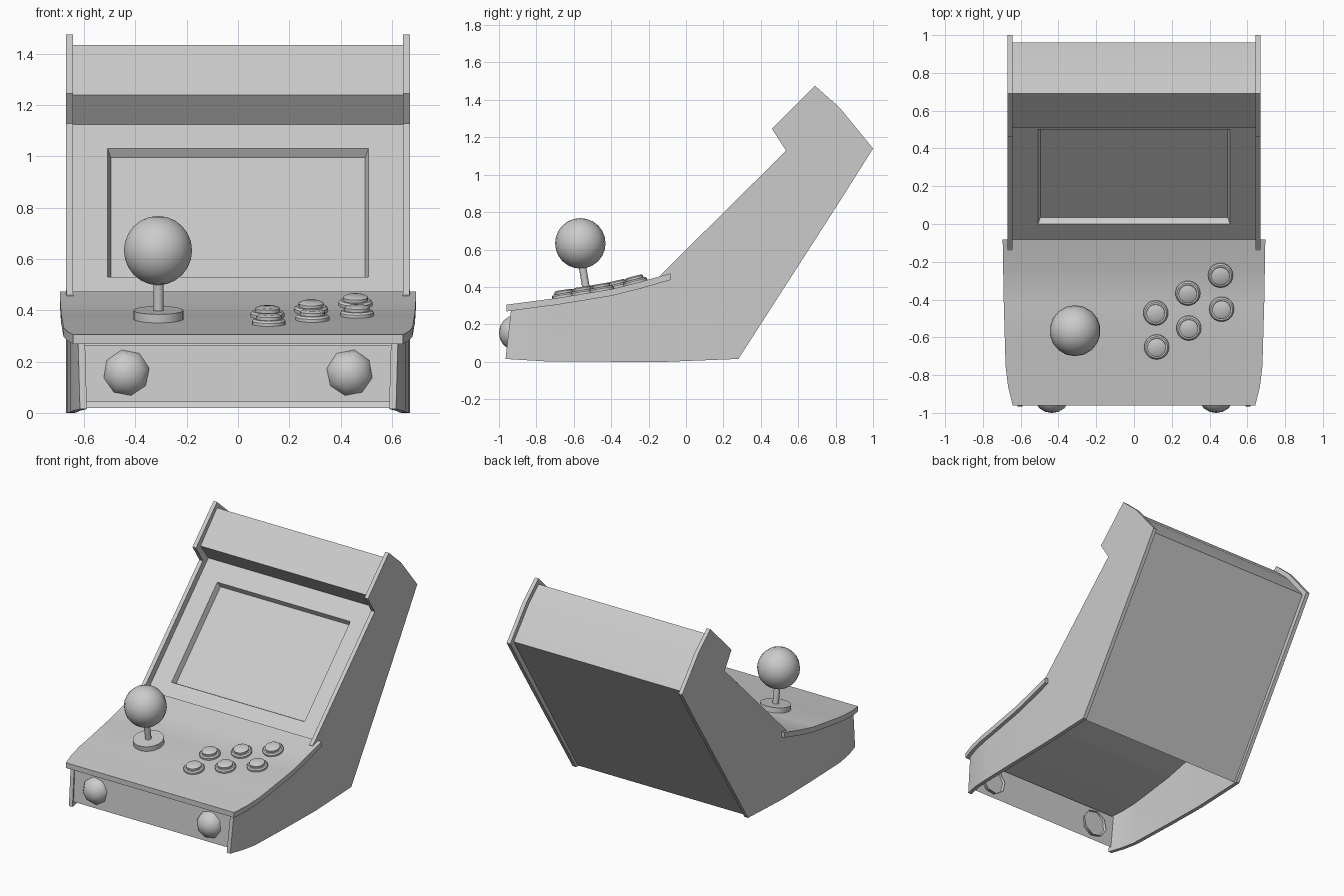
import bpy, bmesh, math
from mathutils import Matrix, Vector

if "Cube" in bpy.data.objects:
    bpy.data.objects.remove(bpy.data.objects["Cube"])


def finish(name, bm, angle=None, recalc=True):
    if recalc:
        bmesh.ops.recalc_face_normals(bm, faces=bm.faces)
    me = bpy.data.meshes.new(name)
    bm.to_mesh(me)
    bm.free()
    ob = bpy.data.objects.new(name, me)
    bpy.context.collection.objects.link(ob)
    if angle:
        bpy.ops.object.select_all(action='DESELECT')
        ob.select_set(True)
        bpy.context.view_layer.objects.active = ob
        bpy.ops.object.shade_smooth_by_angle(angle=math.radians(angle))
    return ob


def interp(pts, v):
    for (a, fa), (b, fb) in zip(pts, pts[1:]):
        if v <= b:
            t = max(0, (v - a) / (b - a))
            return fa + (fb - fa) * t
    return pts[-1][1]


# Outer half width of the cabinet and top line of the control deck, by depth
WIDTH = [(-0.97, 0.615), (-0.86, 0.642), (-0.75, 0.655), (-0.4, 0.665), (-0.1, 0.67)]
DECK = [(-0.96, 0.305), (-0.68, 0.342), (-0.4, 0.388), (-0.24, 0.428), (-0.083, 0.473)]


def extrude_profile(profile, x0, x1):
    bm = bmesh.new()
    f = bm.faces.new([bm.verts.new((x0, y, z)) for y, z in profile])
    g = bmesh.ops.extrude_face_region(bm, geom=[f])
    bmesh.ops.translate(bm, vec=(x1 - x0, 0, 0),
                        verts=[v for v in g['geom'] if isinstance(v, bmesh.types.BMVert)])
    for y in (-0.86, -0.75, -0.4, -0.1):
        bmesh.ops.bisect_plane(bm, geom=bm.verts[:] + bm.edges[:] + bm.faces[:],
                               plane_co=(0, y, 0), plane_no=(0, 1, 0))
    return bm


def strip(name, profile, half, angle=None):
    bm = bmesh.new()
    rows = [[bm.verts.new((s * half, y, z)) for s in (-1, 1)] for y, z in profile]
    for a, b in zip(rows, rows[1:]):
        bm.faces.new((a[0], a[1], b[1], b[0]))
    return finish(name, bm, angle, recalc=False)


# Side panels, toed in toward the front
side = [(-0.965, 0.015), (-0.75, 0.002), (-0.4, 0), (-0.1, 0), (0.28, 0.015), (0.83, 0.87),
        (1.0, 1.14), (0.82, 1.36), (0.69, 1.475), (0.46, 1.245), (0.535, 1.128),
        (-0.14, 0.46), (-0.14, 0.435), (-0.4, 0.36), (-0.68, 0.315), (-0.935, 0.28)]
for s, label in ((-1, "left"), (1, "right")):
    bm = extrude_profile(side, s * 0.643, s * 0.67)
    for v in bm.verts:
        v.co.x += s * (interp(WIDTH, v.co.y) - 0.67)
    finish(label + "_side_panel", bm, 20)

# Control deck slab, overhanging the sides
bm = extrude_profile(DECK + [(y, z - 0.036) for y, z in reversed(DECK)], -0.67, 0.67)
for v in bm.verts:
    v.co.x = math.copysign(interp(WIDTH, v.co.y) + 0.025, v.co.x)
finish("control_deck", bm, 25)

# Sheet panels between the sides
strip("front_plate", [(-0.945, 0.042), (-0.925, 0.265)], 0.6)
strip("marquee_underside", [(0.595, 1.125), (0.51, 1.24)], 0.645)
strip("marquee_front", [(0.51, 1.24), (0.69, 1.435)], 0.645)
strip("hood_top", [(0.69, 1.435), (0.80, 1.335), (0.96, 1.14)], 0.645, 25)
strip("back_panel", [(0.96, 1.14), (0.262, 0.02)], 0.645)

# Sloped bezel with a recessed screen
bm = bmesh.new()


def rect(x, z0, z1, d):
    k = d * math.sqrt(0.5)
    return [bm.verts.new((px, z - 0.53 + k, z - k))
            for px, z in ((-x, z0), (x, z0), (x, z1), (-x, z1))]


loops = [rect(0.645, 0.44, 1.125, 0), rect(0.508, 0.53, 1.03, 0), rect(0.496, 0.538, 1.021, 0.037)]
for a, b in zip(loops, loops[1:]):
    for i in range(4):
        j = (i + 1) % 4
        bm.faces.new((a[i], a[j], b[j], b[i]))
bm.faces.new(loops[-1])
finish("screen_bezel", bm, recalc=False)


# Turned parts standing on the deck: rings of (radius, height)
def deck_frame(x, y):
    slope = (interp(DECK, y + 0.06) - interp(DECK, y - 0.06)) / 0.12
    return (Matrix.Translation((x, y, interp(DECK, y)))
            @ Matrix.Rotation(math.atan(slope), 4, 'X'))


def turned(name, rings, frame, seg):
    bm = bmesh.new()
    rows = [[bm.verts.new(frame @ Vector((r * math.cos(2 * math.pi * i / seg),
                                          r * math.sin(2 * math.pi * i / seg), h)))
             for i in range(seg)] for r, h in rings]
    for a, b in zip(rows, rows[1:]):
        for i in range(seg):
            j = (i + 1) % seg
            bm.faces.new((a[i], a[j], b[j], b[i]))
    bm.faces.new(rows[-1])
    bm.faces.new(rows[0][::-1])
    return finish(name, bm, 35)


buttons = [(0.115, -0.47), (0.12, -0.65), (0.285, -0.365), (0.29, -0.55), (0.458, -0.27), (0.464, -0.45)]
for n, (x, y) in enumerate(buttons):
    turned(f"button_{n + 1}", [(0.066, -0.01), (0.066, 0.012), (0.058, 0.02), (0.049, 0.02),
                               (0.049, 0.032), (0.038, 0.038)], deck_frame(x, y), 20)

# Joystick
stick = deck_frame(-0.31, -0.53)
turned("joystick_base", [(0.098, -0.01), (0.098, 0.034)], stick, 24)
turned("joystick_shaft", [(0.02, 0), (0.02, 0.2)], stick, 12)
bm = bmesh.new()
bmesh.ops.create_uvsphere(bm, u_segments=18, v_segments=12, radius=0.135,
                          matrix=Matrix.Translation((-0.312, -0.565, 0.633)))
finish("joystick_ball", bm, 40)

# Half-round knobs on the front plate
for s, label in ((-1, "left"), (1, "right")):
    bm = bmesh.new()
    bmesh.ops.create_uvsphere(bm, u_segments=8, v_segments=8, radius=0.095,
                              matrix=Matrix.Rotation(math.pi / 2, 4, 'X'))
    bmesh.ops.delete(bm, geom=[v for v in bm.verts if v.co.y > 0.01], context='VERTS')
    bmesh.ops.transform(bm, verts=bm.verts, matrix=Matrix.Translation((s * 0.435, -0.915, 0.155))
                        @ Matrix.Rotation(s * 0.2, 4, 'Y') @ Matrix.Diagonal((1, 0.9, 1, 1)))
    finish(label + "_front_knob", bm, 50, recalc=False)
